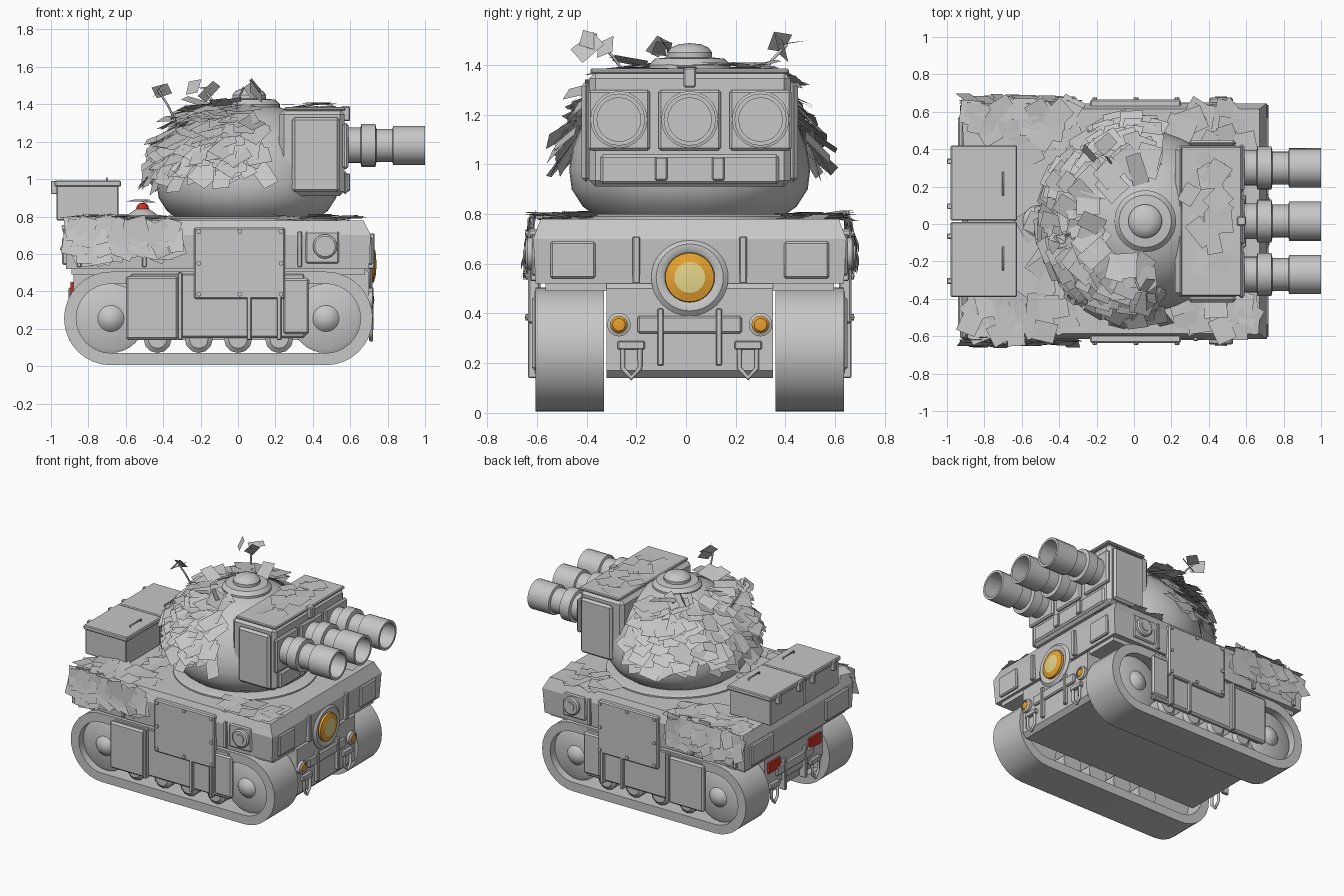
import bpy, bmesh, math, random
from mathutils import Vector, Matrix

random.seed(4)
CY = 0.015
cube = bpy.data.objects.get("Cube")
if cube:
    bpy.data.objects.remove(cube, do_unlink=True)


def material(name, *rgb):
    m = bpy.data.materials.new(name)
    m.use_nodes = True
    m.diffuse_color = (*rgb, 1)
    m.node_tree.nodes["Principled BSDF"].inputs["Base Color"].default_value = (*rgb, 1)
    return m


GREY = material("plain grey", 0.57, 0.57, 0.57)
AMBER = material("amber", 0.8, 0.36, 0.03)
PALE = material("pale yellow", 0.8, 0.66, 0.25)
RED = material("lamp red", 0.6, 0.03, 0.015)


def finish(name, bm, mat=GREY, smooth=False, solid=True):
    if solid:
        bmesh.ops.remove_doubles(bm, verts=bm.verts, dist=1e-5)
        bmesh.ops.recalc_face_normals(bm, faces=bm.faces)
    me = bpy.data.meshes.new(name)
    bm.to_mesh(me)
    bm.free()
    me.materials.append(mat)
    ob = bpy.data.objects.new(name, me)
    bpy.context.collection.objects.link(ob)
    if smooth:
        bpy.ops.object.select_all(action='DESELECT')
        ob.select_set(True)
        bpy.context.view_layer.objects.active = ob
        bpy.ops.object.shade_smooth_by_angle(angle=math.radians(35))


def box(name, x, y, z, bevel=0.0, mat=GREY):
    """Box from (low, high) ranges; y is measured from the centre line."""
    bm = bmesh.new()
    size = [r[1] - r[0] for r in (x, y, z)]
    mid = [sum(r) / 2 for r in (x, y, z)]
    bmesh.ops.create_cube(bm, size=1)
    bmesh.ops.scale(bm, vec=size, verts=bm.verts)
    bmesh.ops.translate(bm, vec=(mid[0], mid[1] + CY, mid[2]), verts=bm.verts)
    if bevel:
        bmesh.ops.bevel(bm, geom=bm.edges[:], offset=bevel, segments=1, affect='EDGES')
    finish(name, bm, mat)


def skin(bm, rings, cyclic=False):
    n = len(rings[0])
    pairs = list(zip(rings, rings[1:] + rings[:1])) if cyclic else list(zip(rings, rings[1:]))
    for a, b in pairs:
        for i in range(n):
            j = (i + 1) % n
            bm.faces.new((a[i], a[j], b[j], b[i]))


def loft(name, rings):
    bm = bmesh.new()
    loops = [[bm.verts.new(p) for p in r] for r in rings]
    skin(bm, loops)
    bm.faces.new(loops[0])
    bm.faces.new(loops[-1])
    finish(name, bm)


def lathe(name, prof, loc, axis=(0, 0, 1), mat=GREY, n=32):
    """Turn a (radius, height) profile about an axis."""
    bm = bmesh.new()
    rings = [[bm.verts.new((r * math.cos(k * math.tau / n), r * math.sin(k * math.tau / n), h))
              for k in range(n)] for r, h in prof]
    skin(bm, rings)
    m = Matrix.Translation((loc[0], loc[1] + CY, loc[2])) @ Vector(axis).to_track_quat('Z', 'Y').to_matrix().to_4x4()
    bm.transform(m)
    finish(name, bm, mat, True)


def tube(name, pts, r):
    cu = bpy.data.curves.new(name, 'CURVE')
    cu.dimensions, cu.bevel_depth, cu.bevel_resolution, cu.use_fill_caps = '3D', r, 1, True
    sp = cu.splines.new('POLY')
    sp.points.add(len(pts) - 1)
    for p, c in zip(sp.points, pts):
        p.co = (c[0], c[1] + CY, c[2], 1)
    cu.materials.append(GREY)
    ob = bpy.data.objects.new(name, cu)
    bpy.context.collection.objects.link(ob)


def stadium(r, y, n=16):
    pts = []
    for cx, start in ((0.47, -90), (-0.68, 90)):
        for k in range(n + 1):
            a = math.radians(start + 180 * k / n)
            pts.append((cx + r * math.cos(a), y + CY, 0.255 + r * math.sin(a)))
    return pts


# Hull
loft("lower_hull", [[(x, y + CY, z) for x, z in
     ((-0.88, 0.54), (-0.88, 0.27), (-0.78, 0.14), (0.67, 0.14), (0.7, 0.17), (0.7, 0.5), (0.66, 0.54))]
     for y in (-0.335, 0.335)])
loft("upper_hull", [[(x, y * h + CY, z) for x, y in ((a, -1), (b, -1), (b, 1), (a, 1))] for z, a, b, h in
     ((0.52, -0.92, 0.7, 0.62), (0.7, -0.92, 0.71, 0.63), (0.78, -0.89, 0.67, 0.6))])
box("track_guard_plate", (-0.89, 0.68), (-0.58, 0.58), (0.49, 0.53))

# Running gear and side armour, both sides
DISH = [(0, -0.02), (0.185, -0.02), (0.185, 0.065), (0.165, 0.075), (0.07, 0.085), (0.055, 0.1),
        (0.03, 0.115), (0, 0.12)]
for s, side in ((-1, "right"), (1, "left")):
    def at(a, b):
        return tuple(sorted((s * a, s * b)))
    bm = bmesh.new()
    skin(bm, [[bm.verts.new(p) for p in stadium(r, s * y)]
              for r, y in ((0.25, 0.345), (0.25, 0.62), (0.185, 0.62), (0.185, 0.345))], True)
    finish(side + "_track", bm, GREY, True)
    for x in (-0.68, 0.47):
        lathe(side + "_end_wheel", DISH, (x, s * 0.5, 0.255), (0, s, 0))
    for x in (-0.43, -0.21, 0.0, 0.22):
        lathe(side + "_road_wheel", [(0, 0), (0.075, 0), (0.075, 0.19), (0.05, 0.21), (0, 0.21)],
              (x, s * 0.39, 0.145), (0, s, 0), n=12)
    box(side + "_skirt", (-0.58, 0.36), at(0.58, 0.625), (0.15, 0.5), 0.012)
    box(side + "_skirt_rear_panel", (-0.6, -0.32), at(0.6, 0.645), (0.14, 0.48), 0.012)
    box(side + "_skirt_front_panel", (0.24, 0.38), at(0.6, 0.635), (0.17, 0.47), 0.012)
    for x in (-0.31, 0.06, 0.22):
        box(side + "_skirt_strap", (x - 0.012, x + 0.012), at(0.6, 0.65), (0.14, 0.5), 0.004)
    box(side + "_armour_plate", (-0.235, 0.25), at(0.6, 0.65), (0.36, 0.74), 0.008)
    for x in (-0.21, 0.01, 0.23):
        for z in (0.385, 0.55, 0.72):
            if (x, z) != (0.01, 0.55):
                lathe(side + "_bolt", [(0.013, 0), (0.013, 0.012), (0, 0.015)], (x, s * 0.648, z), (0, s, 0), n=8)
    box(side + "_fixture_plate", (0.36, 0.54), at(0.6, 0.635), (0.55, 0.72), 0.008)
    lathe(side + "_fixture", [(0.065, 0), (0.065, 0.02), (0.055, 0.028), (0.033, 0.028), (0.033, 0.034), (0, 0.034)],
          (0.465, s * 0.632, 0.64), (0, s, 0), n=20)
    for x in (-0.85, -0.5, 0.33):
        box(side + "_hull_strap", (x - 0.012, x + 0.012), at(0.6, 0.64), (0.53, 0.72), 0.004)

    # Nose and tail fittings
    box(side + "_nose_panel", (0.69, 0.72), at(0.38, 0.56), (0.54, 0.69), 0.008)
    box(side + "_nose_strap", (0.69, 0.73), at(0.2, 0.23), (0.52, 0.71), 0.005)
    lathe(side + "_lamp_rim", [(0.047, 0), (0.047, 0.03), (0.034, 0.035), (0.034, 0.02)], (0.69, s * 0.285, 0.355), (1, 0, 0))
    lathe(side + "_lamp", [(0.034, 0), (0.025, 0.01), (0, 0.014)], (0.715, s * 0.285, 0.355), (1, 0, 0), AMBER)
    box(side + "_tail_lamp", (-0.895, -0.87), at(0.17, 0.3), (0.375, 0.45), 0, RED)
    for d, x in ((1, 0.7), (-1, -0.88)):
        ends = tuple(sorted((x - d * 0.03, x + d * 0.025)))
        box(side + "_clip", ends, at(0.105, 0.13), (0.19, 0.42), 0.005)
        box(side + "_hook_mount", ends, at(0.18, 0.29), (0.255, 0.29), 0.005)
        hx = x + d * 0.012
        tube(side + "_tow_hook", [(hx, s * y, z) for y, z in
             ((0.2, 0.27), (0.2, 0.18), (0.235, 0.14), (0.27, 0.18), (0.27, 0.27))], 0.011)
    box(side + "_tail_panel", (-0.94, -0.9), at(0.3, 0.56), (0.54, 0.69), 0.008)

    # Storage boxes on the rear deck
    box(side + "_storage_box", (-0.97, -0.64), at(0.003, 0.395), (0.78, 0.97), 0.005)
    box(side + "_storage_lid", (-0.98, -0.625), at(0.003, 0.405), (0.96, 0.992), 0.006)
    tube(side + "_lid_handle", [(-0.7, s * 0.2 + y, z) for y, z in
         ((-0.06, 0.985), (-0.06, 1.005), (0.06, 1.005), (0.06, 0.985))], 0.006)
    for y in (0.08, 0.32):
        box(side + "_lid_latch", (-1.0, -0.965), at(y - 0.015, y + 0.015), (0.92, 0.99), 0.004)

for x in (0.7, -0.88):
    box("bumper_panel", (x - 0.02, x + 0.018), (-0.21, 0.21), (0.32, 0.39), 0.008)

# Main headlamp
lathe("headlamp_rim", [(0.155, -0.05), (0.155, 0.005), (0.135, 0.02), (0.115, 0.02), (0.1, 0.01)],
      (0.7, 0, 0.545), (1, 0, 0))
lathe("headlamp_ring", [(0.102, 0), (0.098, 0.026), (0.062, 0.036)], (0.7, 0, 0.545), (1, 0, 0), AMBER)
lathe("headlamp_lens", [(0.062, 0.036), (0.03, 0.039), (0, 0.04)], (0.7, 0, 0.545), (1, 0, 0), PALE)

# Beacon behind the turret
lathe("beacon_base", [(0.085, 0), (0.085, 0.03), (0.05, 0.055), (0.035, 0.065), (0, 0.065)], (-0.51, 0, 0.775), n=20)
lathe("beacon", [(0.035, 0), (0.03, 0.02), (0.018, 0.032), (0, 0.035)], (-0.51, 0, 0.838), mat=RED, n=16)

# Turret
TX = 0.05
PROFILE = [(0.36, 0.78), (0.43, 0.83), (0.475, 0.9), (0.485, 0.98), (0.47, 1.07), (0.43, 1.17), (0.36, 1.27),
           (0.27, 1.345), (0.16, 1.39), (0, 1.41)]
lathe("turret", PROFILE, (TX, 0, 0), n=48)
lathe("turret_ring", [(0.48, 0.77), (0.48, 0.79), (0.45, 0.8), (0.3, 0.8)], (TX, 0, 0), n=48)
lathe("hatch", [(0.165, 1.37), (0.165, 1.4), (0.14, 1.425), (0.09, 1.43), (0.09, 1.45), (0.075, 1.47),
                (0.045, 1.483), (0, 1.488)], (0.06, 0, 0))

# Launcher
box("launcher_body", (0.22, 0.57), (-0.405, 0.405), (0.91, 1.37), 0.025)
box("launcher_roof", (0.25, 0.575), (-0.4, 0.4), (1.365, 1.385), 0.006)
box("launcher_roof_latch", (0.55, 0.6), (-0.025, 0.025), (1.31, 1.39), 0.006)
box("launcher_base_panel", (0.56, 0.585), (-0.36, 0.36), (0.92, 1.04), 0.012)
BARREL = [(0.095, 0), (0.095, 0.08), (0.115, 0.085), (0.115, 0.16), (0.088, 0.165), (0.088, 0.25),
          (0.105, 0.255), (0.105, 0.425), (0.088, 0.425), (0.088, 0.2), (0, 0.2)]
for y in (-0.285, 0, 0.285):
    box("barrel_mount", (0.56, 0.59), (y - 0.125, y + 0.125), (1.055, 1.3), 0.01)
    lathe("barrel", BARREL, (0.575, y, 1.18), (1, 0, 0), n=20)
for s in (-1, 1):
    ys = tuple(sorted((s * 0.4, s * 0.435)))
    box("launcher_cheek", (0.29, 0.545), ys, (0.93, 1.33), 0.015)
    box("launcher_clip", (0.57, 0.6), (s * 0.115 - 0.025, s * 0.115 + 0.025), (0.935, 1.03), 0.006)


# Foliage: flat scraps scattered over surfaces
def leaf(bm, c, n, down, lift, size):
    across = down.cross(n).normalized()
    down = (down + n * lift).normalized()
    turn = Matrix.Rotation(random.uniform(-0.6, 0.6), 3, n)
    u, v = turn @ across * size * random.uniform(0.35, 0.6), turn @ down * size * random.uniform(0.45, 0.7)
    c = Vector((c[0], c[1] + CY, c[2])) + n * random.uniform(0.005, 0.03)
    bm.faces.new([bm.verts.new(c + p) for p in (-u - v, u - v, u * 0.9 + v, -u * 0.9 + v)])


bm = bmesh.new()
for i in range(270):
    a = math.radians(random.uniform(82, 282))
    z = random.uniform(0.99, 1.36)
    k = next(j for j in range(len(PROFILE) - 1) if PROFILE[j + 1][1] >= z)
    (r0, z0), (r1, z1) = PROFILE[k], PROFILE[k + 1]
    r = r0 + (r1 - r0) * (z - z0) / (z1 - z0)
    out = Vector((math.cos(a), math.sin(a), 0))
    down = (out * (r0 - r1) - Vector((0, 0, z1 - z0))).normalized()
    normal = (out * (z1 - z0) + Vector((0, 0, r0 - r1))).normalized()
    lift = random.uniform(0.2, 0.75)
    leaf(bm, Vector((TX + r * out.x, r * out.y, z)) + normal * lift * 0.06, normal, down, lift, 0.125)
finish("turret_foliage", bm, solid=False)

UP = Vector((0, 0, 1))
bm = bmesh.new()
for x0, x1, y0, y1, z, count in ((-0.88, -0.33, 0.42, 0.6, 0.775, 36), (-0.88, -0.33, -0.6, -0.42, 0.775, 36),
                                 (0.24, 0.64, 0.4, 0.59, 0.775, 17), (0.24, 0.64, -0.59, -0.4, 0.775, 17),
                                 (-0.57, -0.42, -0.38, 0.38, 0.775, 16), (0.29, 0.47, -0.32, 0.35, 1.38, 17)):
    for i in range(count):
        a = random.uniform(0, math.tau)
        leaf(bm, (random.uniform(x0, x1), random.uniform(y0, y1), z), UP,
             Vector((math.cos(a), math.sin(a), 0)), random.uniform(-0.15, 0.15), 0.115)
for x, y in ((-0.53, -0.01), (-0.49, 0.03)):
    leaf(bm, (x, y, 0.875), UP, Vector((0, 1, 0)), 0.1, 0.1)
for s in (-1, 1):
    for i in range(60):
        leaf(bm, (random.uniform(-0.89, -0.32), s * 0.63, random.uniform(0.6, 0.74)), Vector((0, s, 0)),
             -UP, random.uniform(0, 0.35), 0.11)
finish("hull_foliage", bm, solid=False)

# Twigs with a few leaves at the tip
bm = bmesh.new()
for base, tip in (((-0.1, 0.28, 1.34), (-0.18, 0.39, 1.48)), ((-0.32, -0.06, 1.28), (-0.43, -0.1, 1.48)),
                  ((-0.02, -0.25, 1.35), (0.03, -0.37, 1.49))):
    b, t = Vector(base), Vector(tip)
    tube("twig", [b, b.lerp(t, 0.5) + UP * 0.015, t], 0.006)
    for i in range(3):
        n = Vector((random.uniform(-1, 1), random.uniform(-1, 1), 0.6)).normalized()
        off = Vector((random.uniform(-0.05, 0.05), random.uniform(-0.05, 0.05), random.uniform(-0.03, 0.01)))
        leaf(bm, t + off, n, n.orthogonal().normalized(), 0, 0.085)
finish("twig_leaves", bm, solid=False)
